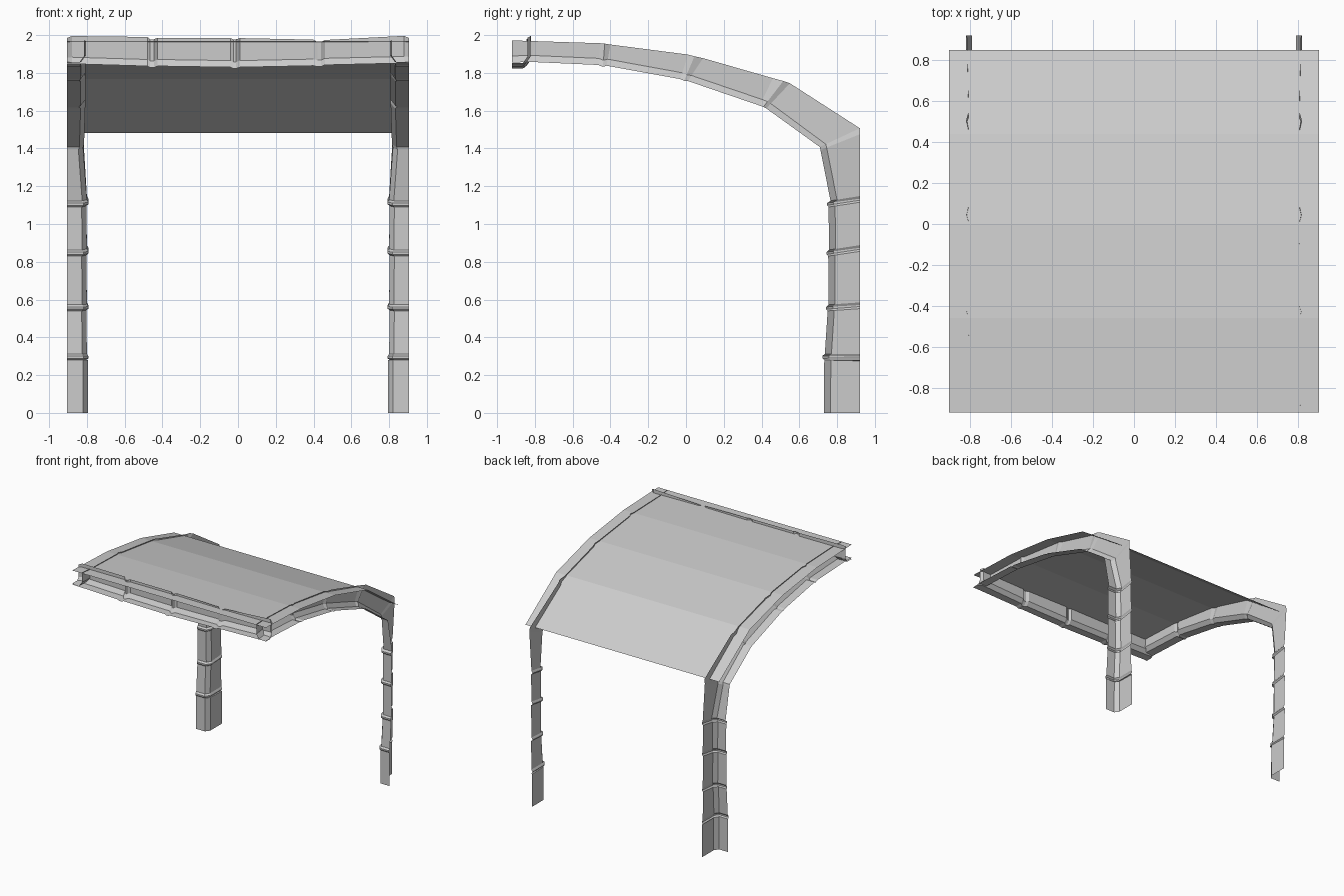
import bpy

W = 0.905  # half width of the whole frame


def strip(name, rings):
    """Skin a list of equally long point rows with quads."""
    n = len(rings[0])
    verts = [p for r in rings for p in r]
    faces = [(i * n + j, i * n + j + 1, (i + 1) * n + j + 1, (i + 1) * n + j)
             for i in range(len(rings) - 1) for j in range(n - 1)]
    me = bpy.data.meshes.new(name)
    me.from_pydata(verts, [], faces)
    ob = bpy.data.objects.new(name, me)
    bpy.context.collection.objects.link(ob)
    return ob


def leg_ring(side, xs, oy, oz, iy, iz):
    """Chamfered L section: side panel at xs, flange running outwards to W."""
    dy, dz = oy - iy, oz - iz
    k = 0.035 / (dy * dy + dz * dz) ** 0.5
    return [(side * xs, oy, oz),
            (side * xs, iy + dy * k, iz + dz * k),
            (side * (xs + 0.025), iy, iz),
            (side * W, iy, iz)]


# Post and rafter stations: panel x, outer y/z, inner y/z
path = [(0.795, 0.92, 0.0, 0.73, 0.0), (0.795, 0.92, 0.275, 0.732, 0.28)]
# raised rings at the post joints
for z, tilt, before, bump, after in [(0.295, 0.0, 0.732, 0.722, 0.735),
                                     (0.555, 0.012, 0.75, 0.742, 0.755),
                                     (0.845, 0.025, 0.753, 0.745, 0.757),
                                     (1.105, 0.025, 0.755, 0.747, 0.765)]:
    path += [(0.803, 0.92, z - 0.015 + tilt, before, z - 0.015),
             (0.792, 0.92, z - 0.004 + tilt, bump, z - 0.006),
             (0.792, 0.92, z + 0.004 + tilt, bump, z + 0.006),
             (0.800, 0.92, z + 0.018 + tilt, after, z + 0.018)]
path += [
    # bend into the rafter
    (0.82, 0.92, 1.475, 0.712, 1.392), (0.815, 0.92, 1.507, 0.708, 1.408),
    # rafter joints
    (0.808, 0.55, 1.745, 0.425, 1.612), (0.818, 0.515, 1.757, 0.41, 1.62),
    (0.808, 0.46, 1.772, 0.39, 1.627),
    (0.808, 0.09, 1.878, 0.01, 1.757), (0.818, 0.045, 1.888, -0.01, 1.758),
    (0.808, 0.01, 1.897, -0.03, 1.767),
    (0.806, -0.40, 1.95, -0.42, 1.838), (0.818, -0.43, 1.955, -0.44, 1.832),
    (0.808, -0.455, 1.957, -0.465, 1.842),
    (0.806, -0.80, 1.968, -0.82, 1.858), (0.815, -0.92, 1.972, -0.92, 1.855)]

for side, label in ((-1, "left"), (1, "right")):
    rings = [leg_ring(side, *p) for p in path]
    if side > 0:
        rings = [r[::-1] for r in rings]
    strip(label + "_post_and_rafter", rings)

# Front beam: x, web y, top z, bottom z
beam = [(-W, -0.835, 1.985, 1.845), (-0.88, -0.822, 1.995, 1.848),
        (-0.48, -0.82, 1.99, 1.836), (-0.465, -0.842, 1.978, 1.828),
        (-0.445, -0.845, 1.978, 1.828), (-0.425, -0.83, 1.986, 1.836),
        (-0.04, -0.828, 1.984, 1.83), (-0.025, -0.842, 1.978, 1.823),
        (-0.01, -0.842, 1.978, 1.823), (0.01, -0.828, 1.984, 1.83),
        (0.40, -0.833, 1.976, 1.838), (0.42, -0.845, 1.963, 1.833),
        (0.44, -0.845, 1.963, 1.833), (0.46, -0.832, 1.974, 1.842),
        (0.88, -0.822, 1.996, 1.852), (W, -0.84, 1.985, 1.85)]
strip("front_beam", [[(x, -0.92, b), (x, y - 0.025, b), (x, y, b + 0.035), (x, y, t)]
                     for x, y, t, b in beam])

# Curved roof sheet
roof = [(-0.92, 1.967), (-0.46, 1.951), (0.0, 1.89), (0.44, 1.768), (0.85, 1.482)]
strip("roof_sheet", [[(-W, y, z), (W, y, z)] for y, z in roof][::-1])
